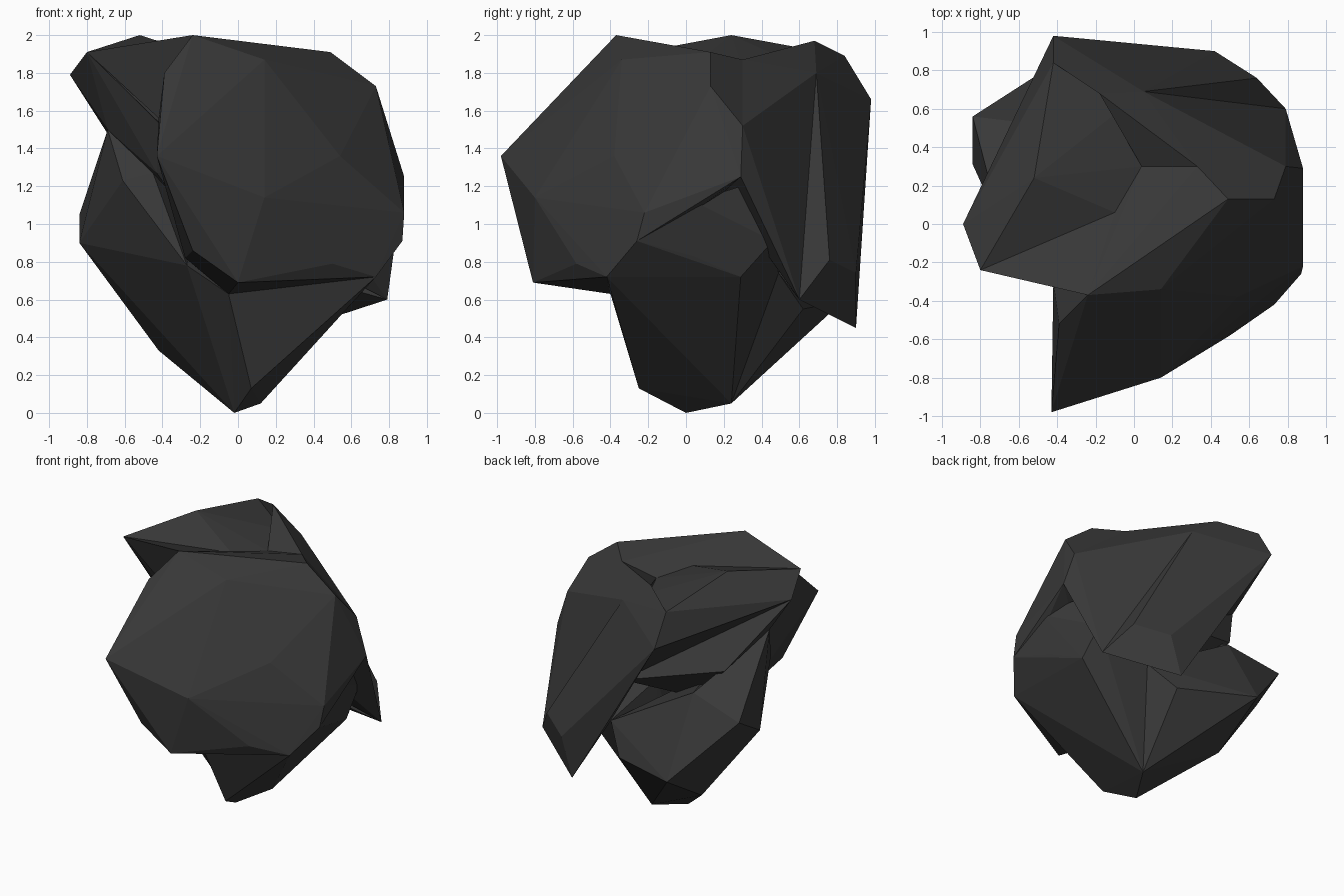
import bpy, bmesh, math

if "Cube" in bpy.data.objects:
    bpy.data.objects.remove(bpy.data.objects["Cube"])

stone = bpy.data.materials.new("dark stone")
stone.diffuse_color = (0.04, 0.04, 0.04, 1)
stone.use_nodes = True
stone.node_tree.nodes["Principled BSDF"].inputs["Base Color"].default_value = stone.diffuse_color


def chunk(name, pts):
    """One flat-faced rock lump: the convex hull of a few corner points."""
    bm = bmesh.new()
    for p in pts:
        bm.verts.new(p)
    bmesh.ops.convex_hull(bm, input=bm.verts[:])
    loose = [v for v in bm.verts if not v.link_faces]
    bmesh.ops.delete(bm, geom=loose, context='VERTS')
    bmesh.ops.recalc_face_normals(bm, faces=bm.faces[:])
    me = bpy.data.meshes.new(name)
    bm.to_mesh(me)
    bm.free()
    me.materials.append(stone)
    ob = bpy.data.objects.new(name, me)
    bpy.context.collection.objects.link(ob)
    return ob


# corners shared by neighbouring lumps
peak = (-0.24, -0.37, 2.0)
right_top = (0.49, 0.13, 1.91)
right_mid = (0.79, 0.30, 1.52)
right_low = (0.88, 0.29, 1.25)
saddle = (0.33, 0.30, 1.87)
valley = (0.04, 0.30, 1.82)
valley_left = (-0.10, 0.06, 1.86)
groove = (0.05, 0.69, 1.80)
back_top = (-0.18, 0.68, 1.97)
back_edge = (-0.42, 0.84, 1.89)
back_tip = (-0.42, 0.98, 1.66)
right_spike = (0.79, 0.60, 0.60)
left_top = (-0.80, -0.24, 1.91)
left_tip = (-0.89, 0.0, 1.79)
left_shoulder = (-0.69, -0.02, 1.50)
cleft = (0.15, 0.55, 1.11)
hip = (0.87, -0.26, 0.91)
hip_low = (0.73, -0.42, 0.72)
chin = (-0.05, -0.40, 0.63)
cheek = (-0.27, -0.40, 0.78)
foot = (-0.02, 0.0, 0.0)
foot_back = (0.12, 0.24, 0.05)
flank = (0.86, 0.04, 1.12)
rear_low = (0.29, 0.49, 0.74)
wall_foot = (-0.57, 0.35, 1.29)
fin_ridge_back = (-0.42, 0.51, 1.15)

# big front boulder
rock = chunk("rock", [
    (-0.43, -0.98, 1.36), (0.14, -0.80, 1.14), (0.0, -0.81, 0.69), peak,
    (0.14, -0.34, 1.87), (0.54, -0.38, 1.36), (0.88, -0.22, 1.06), hip, hip_low,
    (0.50, -0.58, 0.79), (-0.24, -0.82, 0.86), (-0.39, -0.52, 1.80), right_top,
    (0.73, 0.13, 1.73), right_mid, right_low, flank, saddle, valley,
    valley_left, (-0.28, -0.40, 0.82), (-0.42, -0.30, 1.56),
    (-0.30, 0.0, 1.2), chin])

lumps = [
    # overhanging top slab on the left, and its bridge to the boulder
    chunk("top_overhang", [
        left_top, left_tip, (-0.52, 0.24, 2.0), back_edge, back_tip, valley,
        valley_left, groove, (-0.40, -0.15, 1.52), cleft]),
    chunk("top_bridge", [
        left_top, peak, valley_left, (-0.42, -0.20, 1.56), (0.0, 0.0, 1.5)]),
    # wall under the overhang, joining it to the fin below
    chunk("left_wall", [
        left_top, left_tip, left_shoulder, wall_foot, (-0.42, -0.15, 1.54),
        (-0.43, -0.02, 1.27), (-0.1, 0.0, 1.3), (-0.2, 0.21, 0.95), cleft]),
    # back wall, ending in a downward spike
    chunk("back_wall", [
        back_top, back_edge, back_tip, groove, (0.64, 0.76, 0.81),
        (0.42, 0.90, 0.74), (0.33, 0.90, 0.45), right_spike, cleft, rear_low]),
    # right rear shoulder
    chunk("right_shoulder", [
        right_mid, right_low, saddle, valley, groove, back_top,
        right_spike, cleft, (0.30, 0.42, 0.85), (0.3, 0.1, 1.3)]),
    # base under the boulder
    chunk("base", [
        hip, hip_low, flank, (0.79, 0.04, 0.83), (0.71, 0.29, 0.72), rear_low,
        foot, (0.07, -0.25, 0.13), foot_back, chin, (0.18, -0.40, 0.69),
        (0.70, 0.46, 0.91), (0.72, 0.29, 1.20), (0.1, 0.2, 1.0)]),
    # lower left fin and its upper ridge
    chunk("left_fin", [
        foot, foot_back, chin, cheek, rear_low, (0.13, 0.62, 0.55),
        (-0.42, 0.41, 0.33), (-0.42, 0.83, 0.59), (-0.84, 0.31, 0.90),
        (-0.84, 0.56, 1.05), fin_ridge_back, (-0.20, 0.0, 1.05)]),
    chunk("fin_ridge", [
        left_shoulder, (-0.61, -0.15, 1.23), fin_ridge_back, cheek,
        (-0.84, 0.31, 0.90), (-0.84, 0.56, 1.05), (-0.45, -0.20, 1.27),
        (-0.20, 0.0, 1.0), (-0.20, 0.21, 0.95)]),
]

# fuse every lump into one solid rock
for lump in lumps:
    mod = rock.modifiers.new("join_" + lump.name, 'BOOLEAN')
    mod.operation = 'UNION'
    mod.solver = 'EXACT'
    mod.object = lump
graph = bpy.context.evaluated_depsgraph_get()
fused = bpy.data.meshes.new_from_object(rock.evaluated_get(graph))
rock.modifiers.clear()
rock.data = fused
for lump in lumps:
    bpy.data.objects.remove(lump)
